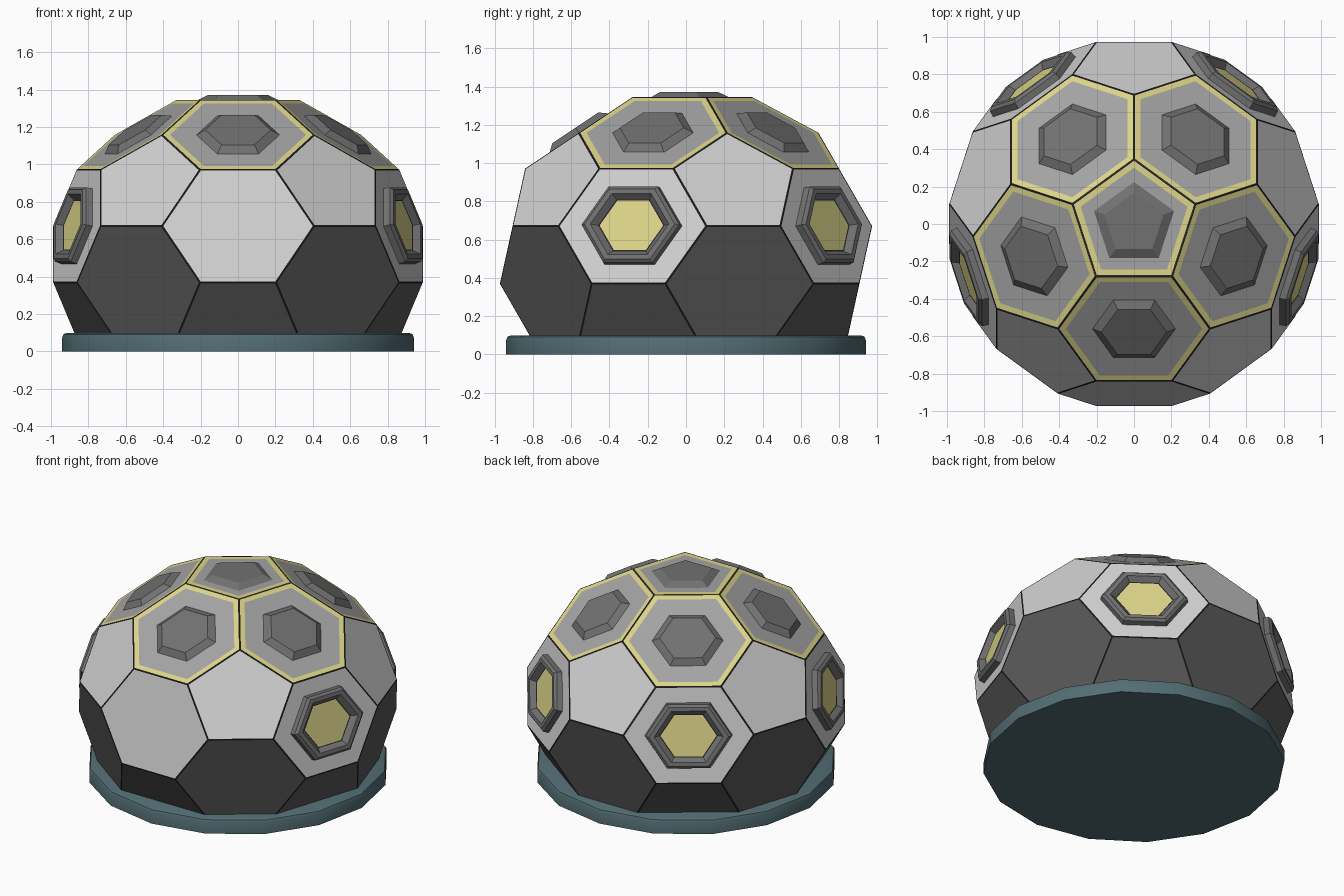
import bpy, bmesh, math
from mathutils import Vector
from itertools import combinations

if "Cube" in bpy.data.objects:
    bpy.data.objects.remove(bpy.data.objects["Cube"])

A = 0.407            # edge length of the panel lattice
ZS, ZC = 0.87, 0.52  # vertical squash and centre height


def mat(name, r, g, b):
    m = bpy.data.materials.new(name)
    m.diffuse_color = (r, g, b, 1)
    m.use_nodes = True
    m.node_tree.nodes["Principled BSDF"].inputs["Base Color"].default_value = m.diffuse_color
    return m


MATS = [mat("light wall", .64, .64, .64), mat("dark wall", .10, .10, .10),
        mat("roof grey", .37, .37, .37), mat("trim grey", .165, .165, .165),
        mat("yellow", .72, .66, .25), mat("seam black", .02, .02, .02),
        mat("base teal", .085, .155, .175)]
WALL, DARK, ROOF, TRIM, YELLOW, SEAM, TEAL = range(7)


def finish(bm, name):
    me = bpy.data.meshes.new(name)
    bm.to_mesh(me)
    bm.free()
    for m in MATS:
        me.materials.append(m)
    ob = bpy.data.objects.new(name, me)
    bpy.context.collection.objects.link(ob)
    return ob


class Panel:
    """One flat polygon of the dome, points counter-clockwise from outside."""
    def __init__(self, pts):
        c = sum(pts, Vector()) / len(pts)
        u = (pts[0] - c).normalized()
        v = c.normalized().cross(u)
        pts = sorted(pts, key=lambda p: math.atan2((p - c).dot(v), (p - c).dot(u)))
        self.level = c.z
        self.az = math.degrees(math.atan2(c.y, c.x))
        self.pts = [Vector((p.x, p.y, p.z * ZS + ZC)) for p in pts]
        self.c = Vector((c.x, c.y, c.z * ZS + ZC))
        self.n = (self.pts[1] - self.pts[0]).cross(self.pts[2] - self.pts[1]).normalized()
        self.apothem = A * (0.688 if len(pts) == 5 else 0.866)

    def loft(self, bm, rings, fill):
        """rings: (scale, height, material of the strip leading to it)."""
        prev = None
        for s, h, m in rings:
            cur = [bm.verts.new(self.c + (p - self.c) * s + self.n * h) for p in self.pts]
            if prev:
                for i in range(len(cur)):
                    j = (i + 1) % len(cur)
                    bm.faces.new((prev[i], prev[j], cur[j], cur[i])).material_index = m
            prev = cur
        bm.faces.new(prev).material_index = fill


# truncated icosahedron panels
r5 = math.sqrt(5)


def ring(start, z):
    return [Vector((2 / r5 * math.cos(math.radians(start + 72 * k)),
                    2 / r5 * math.sin(math.radians(start + 72 * k)), z)) for k in range(5)]


V = [Vector((0, 0, 1))] + ring(90, 1 / r5) + ring(-90, -1 / r5) + [Vector((0, 0, -1))]
scale = 3 * A / (V[0] - V[1]).length
near = lambda i, j: i != j and (V[i] - V[j]).length < 1.1
P = lambda i, j: (V[i] * 2 + V[j]) / 3 * scale
panels = [Panel([P(i, j) for j in range(12) if near(i, j)]) for i in range(11)]
for t in combinations(range(12), 3):
    if all(near(i, j) for i, j in combinations(t, 2)):
        panels.append(Panel([P(i, j) for i in t for j in t if i != j]))
panels = [p for p in panels if p.level > -0.62]

shell, caps, frames = bmesh.new(), bmesh.new(), bmesh.new()
for p in panels:
    pent = len(p.pts) == 5
    roof = p.level > 0.9 or (not pent and p.level > 0.5)
    upper = pent and p.level > 0 or (not pent and p.level > 0)
    s1 = 1 - 0.0065 / p.apothem
    s2 = 1 - 0.037 / p.apothem
    if roof:
        # roof panel with yellow border and raised cap
        p.loft(shell, [(1, 0, 0), (s1, 0, SEAM), (s2, 0, YELLOW)], ROOF)
        o, i = (.65, .48) if pent else (.545, .43)
        p.loft(caps, [(o, 0, 0), (i, .028 if pent else .032, TRIM)], TRIM)
    else:
        p.loft(shell, [(1, 0, 0), (s1, 0, SEAM)], WALL if upper else DARK)
        # windows on every upper side hexagon except the front one
        if upper and not pent and abs(p.az + 90) > 10:
            p.loft(frames, [(.67, 0, 0), (.66, .035, TRIM), (.61, .05, TRIM),
                            (.53, .05, TRIM), (.45, .018, TRIM),
                            (.43, .016, SEAM)], YELLOW)

# trim the dome where it meets the base
bmesh.ops.remove_doubles(shell, verts=shell.verts, dist=0.0005)
bmesh.ops.bisect_plane(shell, geom=shell.verts[:] + shell.edges[:] + shell.faces[:],
                       plane_co=(0, 0, .06), plane_no=(0, 0, 1), clear_inner=True)
finish(shell, "dome_shell")
finish(caps, "roof_caps")
finish(frames, "window_frames")

# sixteen-sided base plate with softened top rim
base = bmesh.new()
prev = None
for r, z in [(.94, 0), (.94, .075), (.933, .092), (.915, .1)]:
    cur = [base.verts.new((r * math.cos(k * math.pi / 8), r * math.sin(k * math.pi / 8), z))
           for k in range(16)]
    if prev:
        for k in range(16):
            j = (k + 1) % 16
            base.faces.new((prev[k], prev[j], cur[j], cur[k]))
    else:
        base.faces.new(cur[::-1])
    prev = cur
base.faces.new(prev)
for f in base.faces:
    f.material_index = TEAL
ob = finish(base, "base_plate")
bpy.context.view_layer.objects.active = ob
ob.select_set(True)
bpy.ops.object.shade_smooth_by_angle(angle=math.radians(40))
